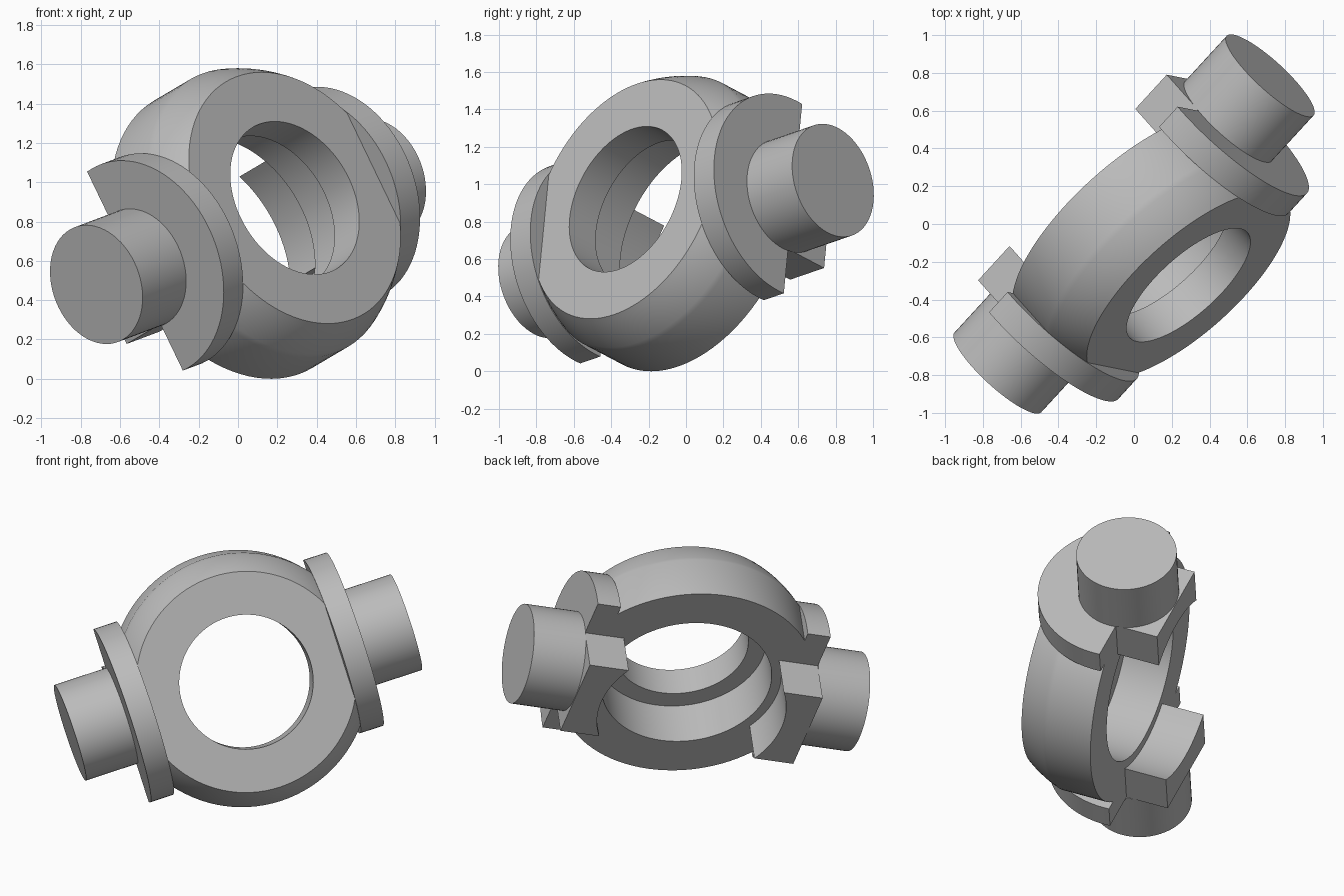
import bpy, bmesh
from math import sin, cos, pi, sqrt, asin, radians
from mathutils import Matrix, Vector

cube = bpy.data.objects.get("Cube")
if cube:
    bpy.data.objects.remove(cube, do_unlink=True)

# Tilted frame: local x = pin axis, local z = ring axis
pin = Vector((0.655, 0.714, 0.246)).normalized()
bore = Vector((0.618, -0.697, 0.365))
bore = (bore - pin * bore.dot(pin)).normalized()
side = bore.cross(pin)
frame = Matrix((pin, side, bore)).transposed().to_4x4()
frame.translation = (0, 0, 0.75)

grey = bpy.data.materials.new("plain grey")
grey.use_nodes = True
grey.diffuse_color = (0.5, 0.5, 0.5, 1)
grey.node_tree.nodes["Principled BSDF"].inputs["Base Color"].default_value = (0.5, 0.5, 0.5, 1)

BACK, FRONT = -0.04, 0.466
FLANGE_IN, FLANGE_OUT, TIP = 0.612, 0.762, 1.1


def finish(name, bm):
    bmesh.ops.recalc_face_normals(bm, faces=bm.faces)
    mesh = bpy.data.meshes.new(name)
    bm.to_mesh(mesh)
    bm.free()
    mesh.materials.append(grey)
    obj = bpy.data.objects.new(name, mesh)
    bpy.context.collection.objects.link(obj)
    obj.matrix_world = frame
    bpy.ops.object.select_all(action="DESELECT")
    obj.select_set(True)
    bpy.context.view_layer.objects.active = obj
    bpy.ops.object.shade_smooth_by_angle(angle=radians(30))


def prism(name, outline, low, high, place):
    """Extrude a 2D outline from low to high; place maps (u, v, w) to local space."""
    bm = bmesh.new()
    ends = [[bm.verts.new(place(u, v, w)) for u, v in outline] for w in (low, high)]
    for end in ends:
        bm.faces.new(end)
    n = len(outline)
    for i in range(n):
        j = (i + 1) % n
        bm.faces.new((ends[0][i], ends[0][j], ends[1][j], ends[1][i]))
    finish(name, bm)


def arc(radius, start, end, steps):
    angles = [start + (end - start) * i / steps for i in range(steps + 1)]
    return [(radius * cos(a), radius * sin(a)) for a in angles]


# Ring: barrel with a domed front edge and a counterbored back
barrel, dome = 0.79, 0.83
dome_start = sqrt(dome**2 - barrel**2)
profile = [(0.418, FRONT), (0.418, 0.263), (0.53, 0.263), (0.53, BACK), (barrel, BACK)]
profile += arc(dome, asin(dome_start / dome), asin(FRONT / dome), 8)
bm = bmesh.new()
verts = [bm.verts.new((r, 0, d)) for r, d in profile]
edges = [bm.edges.new((verts[i - 1], verts[i])) for i in range(len(verts))]
bmesh.ops.spin(bm, geom=verts + edges, axis=(0, 0, 1), cent=(0, 0, 0),
               angle=2 * pi, steps=96, use_merge=False)
bmesh.ops.remove_doubles(bm, verts=bm.verts, dist=0.0001)

# Flats where the flanges seat
for s in (1, -1):
    cut = bmesh.ops.bisect_plane(
        bm, geom=bm.verts[:] + bm.edges[:] + bm.faces[:], dist=0.00001,
        plane_co=(s * FLANGE_IN, 0, 0), plane_no=(s, 0, 0), clear_outer=True)
    rim = [e for e in cut["geom_cut"] if isinstance(e, bmesh.types.BMEdge)]
    bmesh.ops.edgeloop_fill(bm, edges=rim)
finish("ring", bm)

# Flange, pin and rear lug on each side
flange_r = 0.565
tilt = asin(BACK / flange_r)
flange_outline = arc(flange_r, tilt, pi - tilt, 48)
pin_outline = arc(0.312, 0, 2 * pi, 64)[:-1]
half = asin(0.3 / 0.59)
lug_outline = arc(0.59, -half, half, 16) + [(FLANGE_OUT, 0.3), (FLANGE_OUT, -0.3)]

for s, label in ((1, "left"), (-1, "right")):
    def across(u, v, w):
        return (s * w, u, v)

    def along(u, v, w):
        return (s * u, v, w)

    prism(label + "_flange", flange_outline, FLANGE_IN, FLANGE_OUT, across)
    prism(label + "_pin", pin_outline, FLANGE_OUT, TIP, across)
    prism(label + "_lug", lug_outline, -0.317, BACK, along)
